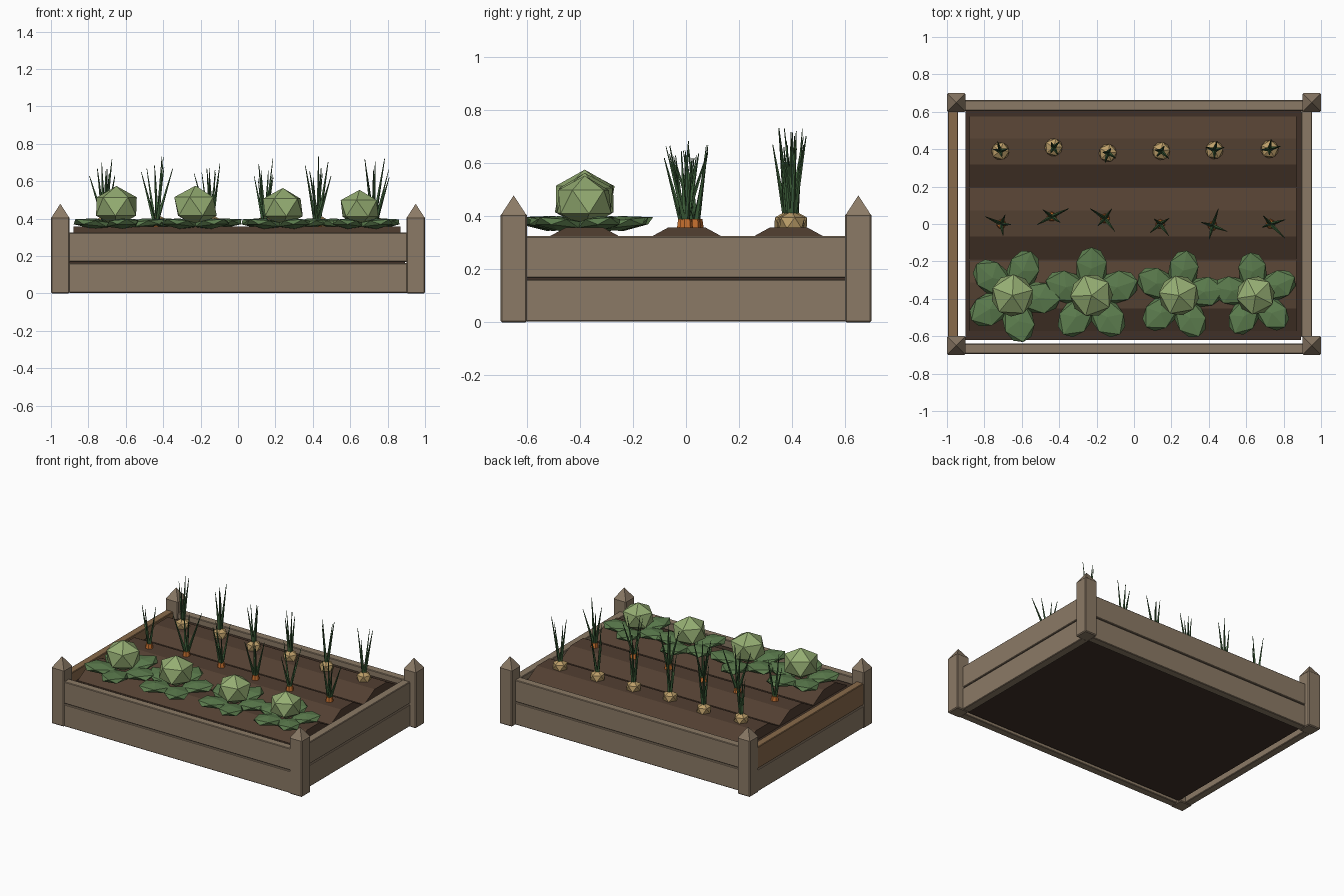
import bpy, bmesh, math, random
from mathutils import Matrix, Vector

random.seed(4)
cube = bpy.data.objects.get("Cube")
if cube:
    bpy.data.objects.remove(cube, do_unlink=True)


def material(name, r, g, b):
    m = bpy.data.materials.new(name)
    m.use_nodes = True
    m.diffuse_color = (r, g, b, 1)
    m.node_tree.nodes["Principled BSDF"].inputs["Base Color"].default_value = (r, g, b, 1)
    return m


GREY_WOOD = material("weathered wood", 0.26, 0.195, 0.133)
WARM_WOOD = material("warm wood", 0.25, 0.145, 0.07)
SOIL = material("ridge soil", 0.085, 0.05, 0.031)
DARK_SOIL = material("dark soil", 0.05, 0.03, 0.02)
HEAD = material("pale cabbage green", 0.30, 0.42, 0.17)
LEAF = material("cabbage leaf green", 0.105, 0.2, 0.075)
STALK = material("dark stalk green", 0.045, 0.11, 0.04)
CARROT = material("carrot orange", 0.6, 0.17, 0.03)
ONION = material("onion tan", 0.5, 0.34, 0.14)


def finish(name, bm, mat, bevel=0):
    bmesh.ops.recalc_face_normals(bm, faces=bm.faces)
    mesh = bpy.data.meshes.new(name)
    bm.to_mesh(mesh)
    bm.free()
    mesh.materials.append(mat)
    ob = bpy.data.objects.new(name, mesh)
    bpy.context.collection.objects.link(ob)
    if bevel:
        mod = ob.modifiers.new("Bevel", "BEVEL")
        mod.width = bevel
        mod.segments = 1
    return ob


def box(name, x0, x1, y0, y1, z0, z1, mat, bevel=0):
    bm = bmesh.new()
    place = Matrix.Translation(((x0 + x1) / 2, (y0 + y1) / 2, (z0 + z1) / 2))
    bmesh.ops.create_cube(bm, size=1, matrix=place @ Matrix.Diagonal((x1 - x0, y1 - y0, z1 - z0, 1)))
    return finish(name, bm, mat, bevel)


def ico(bm, matrix):
    bmesh.ops.create_icosphere(bm, subdivisions=1, radius=1, matrix=matrix)


def blades(name, x, y, z, count, length, tilt, radius):
    """A tuft of thin tapering stalks fanning out from one point."""
    bm = bmesh.new()
    start = random.uniform(0, math.tau)
    for i in range(count):
        turn = start + i * math.tau / count + random.uniform(-0.4, 0.4)
        size = length * random.uniform(0.8, 1.05)
        lean = tilt * random.uniform(0.5, 1.2)
        m = (Matrix.Translation((x, y, z)) @ Matrix.Rotation(turn, 4, "Z")
             @ Matrix.Rotation(lean, 4, "Y") @ Matrix.Translation((radius / 2, 0, size / 2)))
        bmesh.ops.create_cone(bm, cap_ends=True, segments=4, radius1=radius,
                              radius2=radius * 0.15, depth=size, matrix=m)
    finish(name, bm, STALK)


# Corner posts with pointed caps
for sx, side in ((1, "left"), (-1, "right")):
    for sy, end in ((-1, "front"), (1, "back")):
        x, y = 0.95 * sx, 0.65 * sy
        box(f"{end}_{side}_post", x - 0.05, x + 0.05, y - 0.05, y + 0.05, 0, 0.41, GREY_WOOD, 0.006)
        bm = bmesh.new()
        bmesh.ops.create_cone(bm, cap_ends=True, segments=4, radius1=0.064, radius2=0, depth=0.07,
                              matrix=Matrix.Translation((x, y, 0.444)) @ Matrix.Rotation(math.pi / 4, 4, "Z"))
        finish(f"{end}_{side}_post_cap", bm, GREY_WOOD)

# Two planks on every side
for level, z0, z1 in (("lower", 0.003, 0.162), ("upper", 0.168, 0.325)):
    box(f"front_{level}_plank", -0.905, 0.905, -0.695, -0.64, z0, z1, GREY_WOOD, 0.004)
    box(f"back_{level}_plank", -0.905, 0.905, 0.605, 0.662, z0, z1, GREY_WOOD, 0.004)
    box(f"left_{level}_plank", 0.893, 0.952, -0.605, 0.605, z0, z1, GREY_WOOD, 0.004)
    box(f"right_{level}_plank", -0.995, -0.94, -0.605, 0.605, z0, z1,
        WARM_WOOD if level == "upper" else GREY_WOOD, 0.004)

# Soil bed and three planting ridges
box("soil_bed", -0.9, 0.893, -0.62, 0.605, 0.01, 0.285, DARK_SOIL)
for row, y in (("front", -0.383), ("middle", 0.003), ("back", 0.387)):
    bm = bmesh.new()
    profile = ((-0.189, 0.27), (-0.189, 0.293), (-0.07, 0.358), (0.07, 0.358), (0.189, 0.293), (0.189, 0.27))
    face = bm.faces.new([bm.verts.new((-0.88, y + dy, z)) for dy, z in profile])
    grown = bmesh.ops.extrude_face_region(bm, geom=[face])["geom"]
    bmesh.ops.translate(bm, vec=Vector((1.75, 0, 0)),
                        verts=[v for v in grown if isinstance(v, bmesh.types.BMVert)])
    finish(f"{row}_soil_ridge", bm, SOIL)

# Cabbages: faceted head over five flattened leaves
for n, (x, r, angle) in enumerate(((-0.65, 0.126, 67), (-0.227, 0.127, 90), (0.24, 0.12, 80), (0.65, 0.114, 97))):
    y = -0.382
    place = Matrix.Translation((x, y, 0))
    bm = bmesh.new()
    ico(bm, place @ Matrix.Translation((0, 0, 0.355 + 0.87 * r)) @ Matrix.Rotation(math.radians(angle + 20), 4, "Z")
        @ Matrix.Diagonal((r, r, r * 0.87, 1)))
    finish(f"cabbage_head_{n + 1}", bm, HEAD)
    bm = bmesh.new()
    for i in range(5):
        ico(bm, place @ Matrix.Rotation(math.radians(angle + 72 * i), 4, "Z")
            @ Matrix.Translation((1.15 * r, 0, 0.373)) @ Matrix.Rotation(-0.1, 4, "Y")
            @ Matrix.Diagonal((r, r * 0.75, 0.028, 1)))
    finish(f"cabbage_leaves_{n + 1}", bm, LEAF)

# Carrots: root shoulders with fanned tops
carrots = ((-0.71, 0), (-0.44, 0.04), (-0.155, 0.03), (0.14, 0), (0.42, -0.01), (0.73, 0))
for n, (x, y) in enumerate(carrots):
    bm = bmesh.new()
    bmesh.ops.create_cone(bm, cap_ends=True, segments=7, radius1=0.03, radius2=0.022, depth=0.06,
                          matrix=Matrix.Translation((x, y, 0.36)))
    finish(f"carrot_{n + 1}", bm, CARROT)
    blades(f"carrot_top_{n + 1}", x, y, 0.375, 4, 0.3, 0.29, 0.011)

# Onions: faceted bulbs with upright stalks
onions = ((-0.715, 0.39), (-0.43, 0.41), (-0.14, 0.38), (0.145, 0.39), (0.43, 0.395), (0.725, 0.4))
for n, (x, y) in enumerate(onions):
    bm = bmesh.new()
    ico(bm, Matrix.Translation((x, y, 0.375)) @ Matrix.Rotation(n * 1.3, 4, "Z") @ Matrix.Diagonal((0.054, 0.054, 0.046, 1)))
    finish(f"onion_bulb_{n + 1}", bm, ONION)
    blades(f"onion_stalks_{n + 1}", x, y, 0.4, 4, 0.32, 0.15, 0.011)
